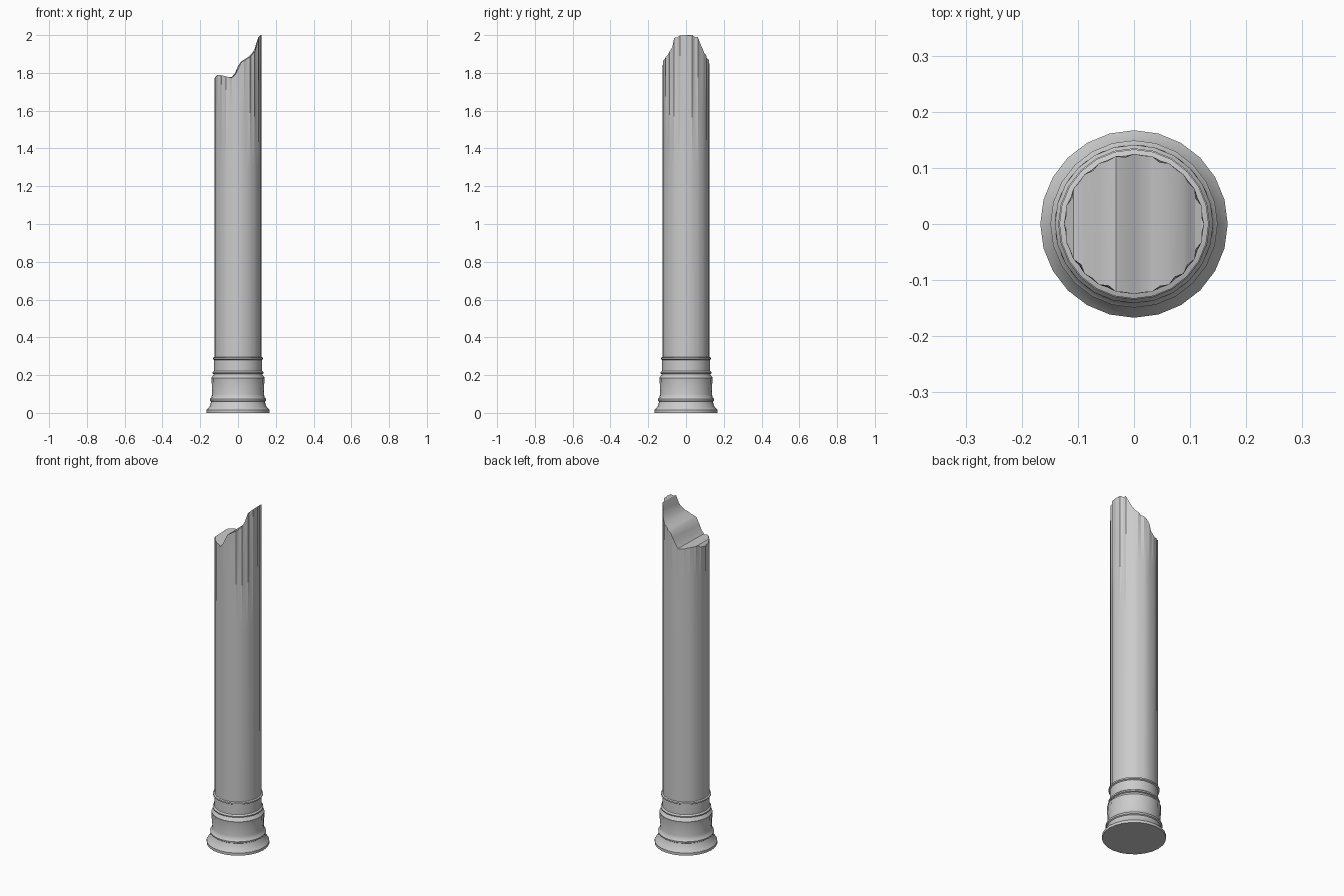
import bpy, bmesh, math, random

random.seed(4)
cube = bpy.data.objects.get("Cube")
if cube:
    bpy.data.objects.remove(cube)

SIDES = 24
N = SIDES * 2  # odd columns sit on the flat of each side

stone = bpy.data.materials.new("grey stone")
stone.use_nodes = True
GREY = (0.6, 0.6, 0.6, 1)
stone.diffuse_color = GREY
stone.node_tree.nodes["Principled BSDF"].inputs["Base Color"].default_value = GREY


def column_radius(i, r, ridge_cut=0.0, flat_cut=0.0):
    return r * math.cos(math.pi / SIDES) - flat_cut if i % 2 else r - ridge_cut


def add_ring(bm, radius_of, z_of):
    ring = []
    for i in range(N):
        a = 2 * math.pi * i / N
        r = radius_of(i)
        x, y = r * math.cos(a), r * math.sin(a)
        ring.append(bm.verts.new((x, y, z_of(x, y))))
    return ring


def bridge(bm, low, high):
    for i in range(N):
        j = (i + 1) % N
        bm.faces.new((low[i], low[j], high[j], high[i]))


def finish(name, bm, angle):
    bmesh.ops.recalc_face_normals(bm, faces=bm.faces)
    mesh = bpy.data.meshes.new(name)
    bm.to_mesh(mesh)
    bm.free()
    obj = bpy.data.objects.new(name, mesh)
    bpy.context.collection.objects.link(obj)
    mesh.materials.append(stone)
    bpy.ops.object.select_all(action='DESELECT')
    obj.select_set(True)
    bpy.context.view_layer.objects.active = obj
    bpy.ops.object.shade_smooth_by_angle(angle=math.radians(angle))


# Moulded base: radius, height, depth of the notches on the drum
base_profile = [
    (0.167, 0, 0), (0.167, 0.015, 0), (0.15, 0.035, 0), (0.142, 0.06, 0),
    (0.148, 0.064, 0), (0.149, 0.073, 0), (0.142, 0.08, 0), (0.137, 0.1, 0),
    (0.141, 0.145, 0.003), (0.142, 0.175, 0.007), (0.141, 0.186, 0),
    (0.127, 0.205, 0), (0.134, 0.208, 0), (0.135, 0.215, 0), (0.127, 0.222, 0),
    (0.126, 0.28, 0), (0.133, 0.284, 0), (0.133, 0.292, 0), (0.118, 0.298, 0),
]
bm = bmesh.new()
rings = [add_ring(bm, lambda i: column_radius(i, r, cut), lambda x, y: z)
         for r, z, cut in base_profile]
for low, high in zip(rings, rings[1:]):
    bridge(bm, low, high)
bm.faces.new(rings[0])
bm.faces.new(rings[-1])
finish("base", bm, 35)

# Outline of the broken top, from the low side to the tall splinter
BREAK = [(-0.13, 1.765), (-0.108, 1.79), (-0.085, 1.786), (-0.033, 1.773),
         (-0.012, 1.80), (0.012, 1.855), (0.06, 1.885), (0.088, 1.915),
         (0.106, 1.985), (0.121, 2.0), (0.14, 2.0)]


def break_height(x, y):
    u = x + 0.03 * y
    for (x0, z0), (x1, z1) in zip(BREAK, BREAK[1:]):
        if u <= x1:
            return z0 + (z1 - z0) * (u - x0) / (x1 - x0)
    return BREAK[-1][1]


# Shaft whose worn flutes deepen towards the break
wear = [random.choice((0.001, 0.002, 0.004, 0.005)) for _ in range(N)]
bm = bmesh.new()
rings = []
for z, depth in ((0.27, 0.25), (1.3, 0.45), (1.6, 0.85), (None, 1.0)):
    rings.append(add_ring(
        bm, lambda i: column_radius(i, 0.125, 0, wear[i] * depth),
        break_height if z is None else lambda x, y: z))
for low, high in zip(rings, rings[1:]):
    bridge(bm, low, high)
bm.faces.new(rings[0])

# Broken face: strips running front to back
top = rings[-1]
half = N // 2
bm.faces.new((top[0], top[1], top[-1]))
for i in range(1, half - 1):
    bm.faces.new((top[i], top[i + 1], top[N - i - 1], top[N - i]))
bm.faces.new((top[half - 1], top[half], top[half + 1]))
finish("broken_shaft", bm, 30)
